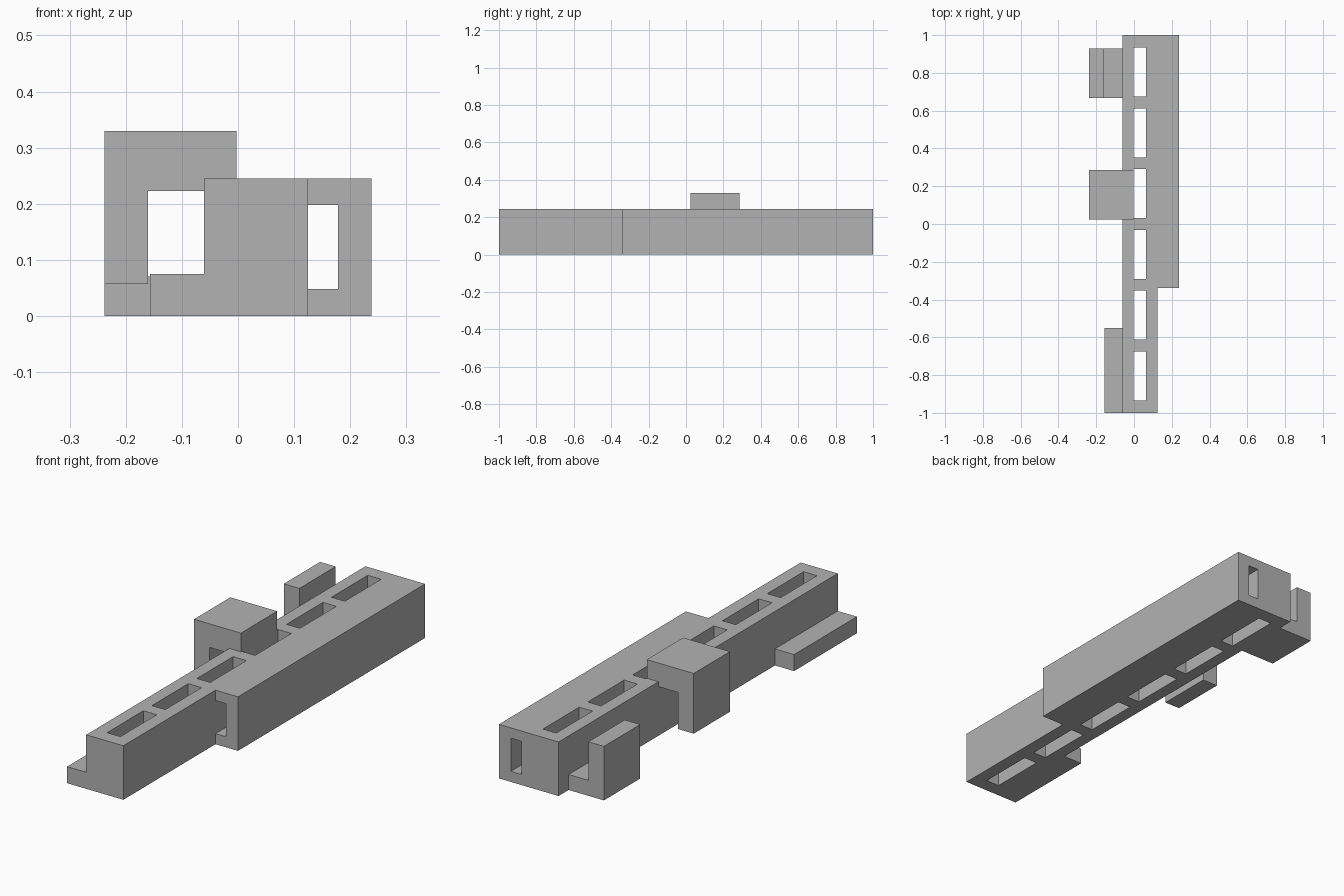
import bpy
import bmesh

cube = bpy.data.objects.get("Cube")
if cube:
    bpy.data.objects.remove(cube, do_unlink=True)

# One plain grey for every part
grey = bpy.data.materials.new("plain grey")
grey.use_nodes = True
COLOUR = (0.45, 0.45, 0.45, 1)
grey.diffuse_color = COLOUR
grey.node_tree.nodes["Principled BSDF"].inputs["Base Color"].default_value = COLOUR

H = 0.245                # height of the bar
BAR_L, BAR_R = -0.061, 0.125
SIDE = 0.238             # half width of the whole model


def extrude_profile(name, profile, y0, y1):
    """Extrude a closed (x, z) profile from y0 to y1."""
    bm = bmesh.new()
    face = bm.faces.new([bm.verts.new((x, y0, z)) for x, z in profile])
    ext = bmesh.ops.extrude_face_region(bm, geom=[face])
    moved = [v for v in ext["geom"] if isinstance(v, bmesh.types.BMVert)]
    bmesh.ops.translate(bm, verts=moved, vec=(0, y1 - y0, 0))
    bmesh.ops.recalc_face_normals(bm, faces=bm.faces)
    mesh = bpy.data.meshes.new(name)
    bm.to_mesh(mesh)
    bm.free()
    mesh.materials.append(grey)
    obj = bpy.data.objects.new(name, mesh)
    bpy.context.collection.objects.link(obj)
    return obj


def rect(x0, x1, z0, z1):
    return [(x0, z0), (x1, z0), (x1, z1), (x0, z1)]


# Main bar with a row of six slots cut right through
bar = extrude_profile("main_bar", rect(BAR_L, BAR_R, 0, H), -1, 1)
cutters = []
for i in range(6):
    y = (i - 2.5) * 0.3215
    cutter = extrude_profile("slot_cutter", rect(-0.003, 0.064, -0.1, H + 0.1),
                             y - 0.13, y + 0.13)
    cutter.hide_render = True
    cutters.append(cutter)
    mod = bar.modifiers.new("slot", "BOOLEAN")
    mod.operation = "DIFFERENCE"
    mod.solver = "EXACT"
    mod.object = cutter
bpy.context.view_layer.objects.active = bar
for mod in list(bar.modifiers):
    bpy.ops.object.modifier_apply(modifier=mod.name)
for cutter in cutters:
    bpy.data.objects.remove(cutter, do_unlink=True)

# Side channel, open towards the bar
extrude_profile("side_channel", [
    (BAR_R, 0), (SIDE, 0), (SIDE, H), (BAR_R, H),
    (BAR_R, 0.198), (0.178, 0.198), (0.178, 0.048), (BAR_R, 0.048)], -0.34, 1)

# Hooked bracket resting on top of the bar
extrude_profile("top_hook", [
    (-SIDE, 0.057), (-0.16, 0.057), (-0.16, 0.223), (BAR_L, 0.223),
    (BAR_L, H), (-0.003, H), (-0.003, 0.33), (-SIDE, 0.33)], 0.025, 0.285)

# Upright L bracket near the back
extrude_profile("back_bracket", [
    (BAR_L, 0), (BAR_L, 0.07), (-0.16, 0.07), (-0.16, H),
    (-SIDE, H), (-SIDE, 0)], 0.668, 0.928)

# Low ledge at the front
extrude_profile("front_ledge", rect(-0.157, BAR_L, 0, 0.075), -1, -0.55)
